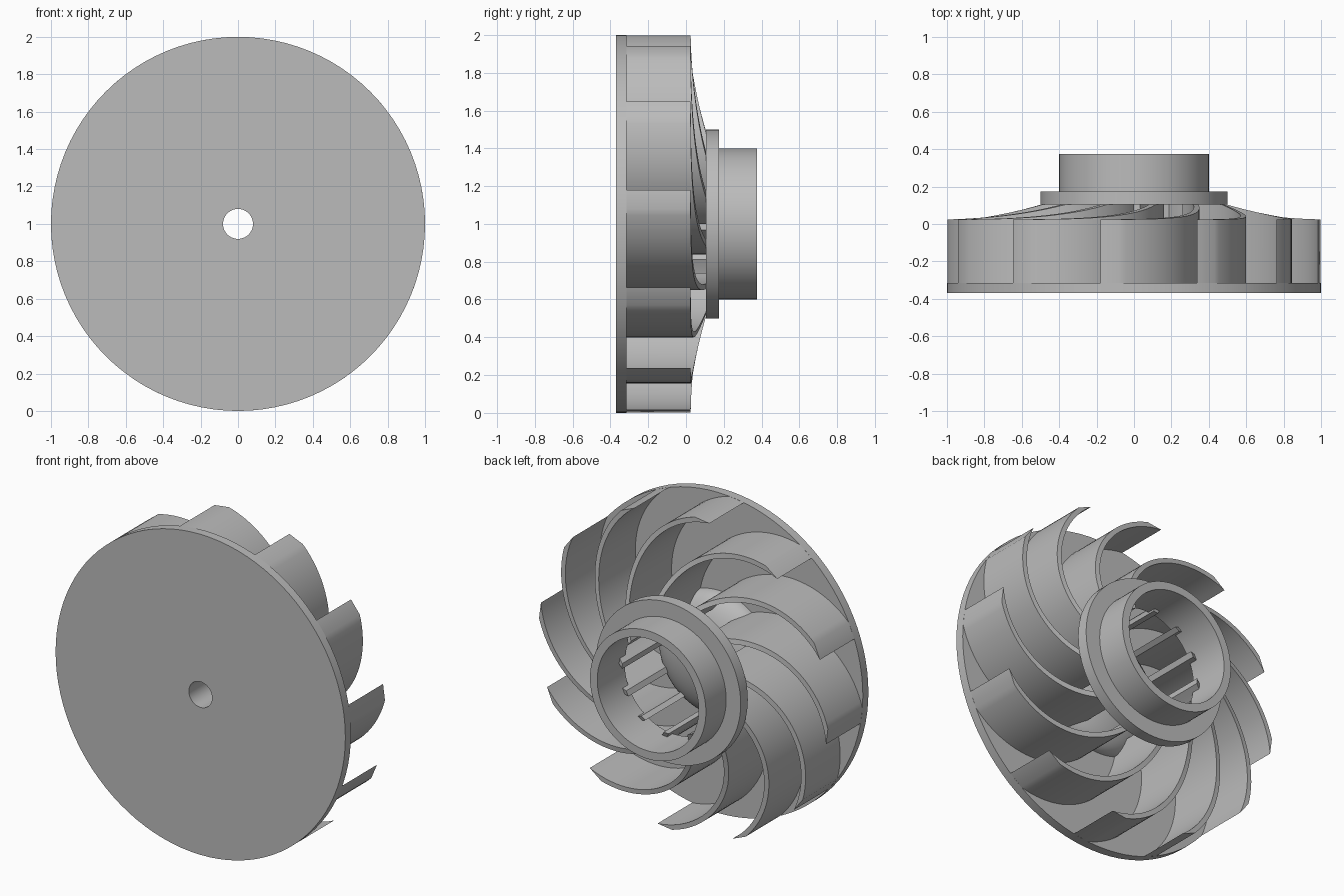
import bpy, bmesh, math

cube = bpy.data.objects.get("Cube")
if cube:
    bpy.data.objects.remove(cube, do_unlink=True)

GREY = 0.5
metal = bpy.data.materials.new("plain_grey")
metal.use_nodes = True
metal.diffuse_color = (GREY, GREY, GREY, 1)
metal.node_tree.nodes["Principled BSDF"].inputs["Base Color"].default_value = (GREY, GREY, GREY, 1)

AXIS_Z = 1.0        # height of the wheel's axis
DISK_BACK = -0.315  # face of the disk that carries the blades


def finish(name, bm):
    """Turn a bmesh into a smooth shaded object with sharp edges kept."""
    bmesh.ops.recalc_face_normals(bm, faces=bm.faces)
    mesh = bpy.data.meshes.new(name)
    bm.to_mesh(mesh)
    bm.free()
    mesh.materials.append(metal)
    obj = bpy.data.objects.new(name, mesh)
    obj.location.z = AXIS_Z
    bpy.context.collection.objects.link(obj)
    bpy.ops.object.select_all(action='DESELECT')
    obj.select_set(True)
    bpy.context.view_layer.objects.active = obj
    bpy.ops.object.shade_smooth_by_angle(angle=math.radians(30))
    return obj


def lathe(name, profile, steps=96):
    """Revolve a closed (radius, y) profile around the y axis."""
    bm = bmesh.new()
    rings = []
    for i in range(steps):
        a = math.tau * i / steps
        rings.append([bm.verts.new((r * math.cos(a), y, r * math.sin(a))) for r, y in profile])
    n = len(profile)
    for i in range(steps):
        a, b = rings[i], rings[(i + 1) % steps]
        for j in range(n):
            k = (j + 1) % n
            bm.faces.new((a[j], a[k], b[k], b[j]))
    return finish(name, bm)


# Back disk with its shaft hole
BORE = 0.08
lathe("base_disk", [(BORE, -0.37), (1, -0.37), (1, DISK_BACK), (BORE, DISK_BACK)])

# Low domed hub around the shaft hole
HUB_R, HUB_H = 0.39, 0.17
end = math.acos(BORE / HUB_R)
dome = [(HUB_R * math.cos(end * i / 14), DISK_BACK + HUB_H * math.sin(end * i / 14)) for i in range(15)]
lathe("hub_dome", dome + [(BORE, DISK_BACK)])

# Inlet flange and collar in one turned piece
lathe("inlet_collar", [(0.35, 0.105), (0.5, 0.105), (0.5, 0.175),
                       (0.4, 0.175), (0.4, 0.375), (0.35, 0.375)])

# Curved blades: circular arcs from the inlet out to the rim
ARC_X, ARC_Z, ARC_R, THICK = 0.439, 0.227, 0.577, 0.03
ROOT_R, TIP_R, BLADES, STEPS = 0.32, 1.0, 12, 28
arc_dist = math.hypot(ARC_X, ARC_Z)
arc_dir = math.atan2(ARC_Z, ARC_X)


def arc_angle(radius, r):
    """Angle on the blade arc at distance r from the axis."""
    c = (r * r - radius * radius - arc_dist ** 2) / (2 * radius * arc_dist)
    return arc_dir - math.acos(c)


def blade_side(radius):
    a, b = arc_angle(radius, ROOT_R), arc_angle(radius, TIP_R)
    angles = [a + (b - a) * i / STEPS for i in range(STEPS + 1)]
    return [(ARC_X + radius * math.cos(t), ARC_Z + radius * math.sin(t)) for t in angles]


def blade_top(x, z):
    r = math.hypot(x, z)
    return 0.025 + 0.08 * ((1 - r) / 0.5) ** 2


def make_blade(index):
    turn = math.tau * index / BLADES
    c, s = math.cos(turn), math.sin(turn)
    bm = bmesh.new()
    sections = []
    for outer, inner in zip(blade_side(ARC_R), blade_side(ARC_R - THICK)):
        section = []
        for (x, z), top in ((outer, False), (outer, True), (inner, True), (inner, False)):
            y = blade_top(x, z) if top else DISK_BACK
            section.append(bm.verts.new((x * c - z * s, y, x * s + z * c)))
        sections.append(section)
    for a, b in zip(sections, sections[1:]):
        for j in range(4):
            k = (j + 1) % 4
            bm.faces.new((a[j], a[k], b[k], b[j]))
    bm.faces.new(sections[0])
    bm.faces.new(sections[-1])
    finish(f"blade_{index + 1}", bm)


for i in range(BLADES):
    make_blade(i)
